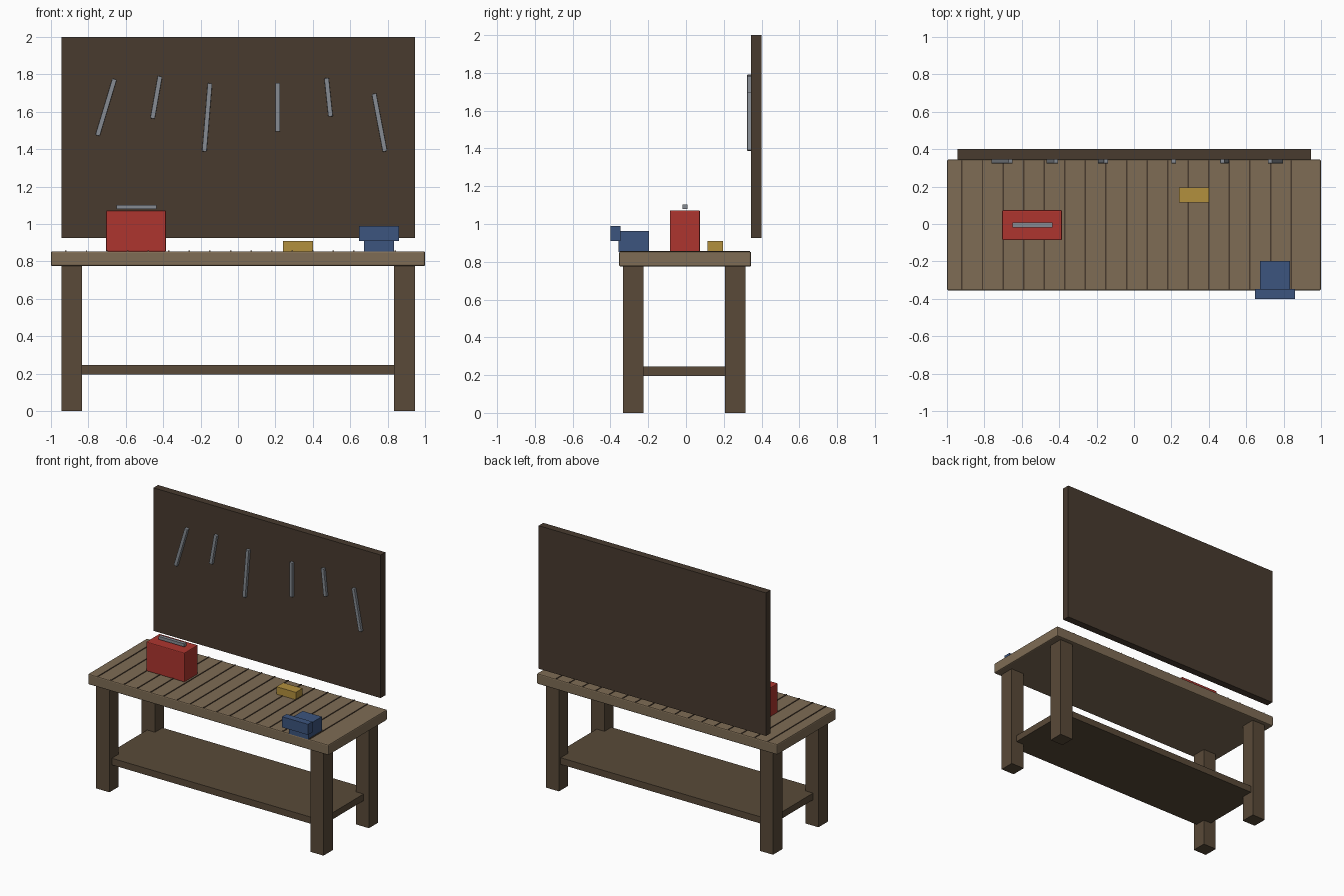
import bpy, bmesh, math

if "Cube" in bpy.data.objects:
    bpy.data.objects.remove(bpy.data.objects["Cube"])


def mat(name, r, g, b):
    m = bpy.data.materials.new(name)
    m.diffuse_color = (r, g, b, 1)
    m.use_nodes = True
    m.node_tree.nodes["Principled BSDF"].inputs["Base Color"].default_value = m.diffuse_color
    return m


TOP = mat("top_wood", 0.21, 0.15, 0.09)
LEG = mat("leg_wood", 0.10, 0.068, 0.04)
DARK = mat("dark_wood", 0.065, 0.043, 0.028)
RED = mat("red_paint", 0.42, 0.036, 0.028)
BLUE = mat("blue_paint", 0.045, 0.09, 0.21)
YELLOW = mat("yellow_paint", 0.45, 0.28, 0.048)
STEEL = mat("steel", 0.24, 0.26, 0.29)


def box(name, x, y, z, material, bevel=0.0, angle=0.0):
    """Box from (min, max) ranges, optionally turned about y."""
    size = [r[1] - r[0] for r in (x, y, z)]
    bm = bmesh.new()
    bmesh.ops.create_cube(bm, size=1)
    bmesh.ops.scale(bm, vec=size, verts=bm.verts)
    me = bpy.data.meshes.new(name)
    bm.to_mesh(me)
    bm.free()
    me.materials.append(material)
    ob = bpy.data.objects.new(name, me)
    ob.location = [sum(r) / 2 for r in (x, y, z)]
    ob.rotation_euler.y = angle
    bpy.context.collection.objects.link(ob)
    if bevel:
        mod = ob.modifiers.new("edge", 'BEVEL')
        mod.width, mod.segments = bevel, 2
    return ob


# bench top with thin dark plank seams
box("bench_top", (-1, 1), (-0.355, 0.345), (0.775, 0.854), TOP, 0.008)
for i in range(17):
    x = -0.92 + 0.11 * i
    box("plank_seam", (x - 0.004, x + 0.004), (-0.35, 0.34), (0.85, 0.858), DARK)

# legs and lower shelf
for x in (-0.945, 0.835):
    for name, y in (("front_leg", -0.334), ("back_leg", 0.206)):
        box(name, (x, x + 0.11), (y, y + 0.11), (0, 0.777), LEG)
box("lower_shelf", (-0.9, 0.9), (-0.305, 0.295), (0.195, 0.245), LEG)

# tool board with hanging tools (top and bottom points of each)
box("tool_board", (-0.945, 0.945), (0.345, 0.4), (0.925, 2.0), DARK)
TOOLS = [((-0.66, 1.775), (-0.751, 1.473)), ((-0.417, 1.79), (-0.457, 1.564)),
         ((-0.15, 1.752), (-0.18, 1.388)), ((0.212, 1.755), (0.212, 1.495)),
         ((0.473, 1.78), (0.495, 1.575)), ((0.727, 1.697), (0.786, 1.388))]
for (xa, za), (xb, zb) in TOOLS:
    cx, cz = (xa + xb) / 2, (za + zb) / 2
    h = math.hypot(xa - xb, za - zb) / 2
    box("hanging_tool", (cx - 0.0125, cx + 0.0125), (0.324, 0.348),
        (cz - h, cz + h), STEEL, 0.003, math.atan2(xa - xb, za - zb))

# toolbox
box("toolbox", (-0.705, -0.385), (-0.086, 0.074), (0.852, 1.072), RED, 0.006)
box("toolbox_handle", (-0.65, -0.435), (-0.018, 0.007), (1.079, 1.102), STEEL)

# small yellow block
box("yellow_block", (0.24, 0.40), (0.115, 0.195), (0.852, 0.91), YELLOW)

# vise
box("vise_body", (0.675, 0.835), (-0.357, -0.197), (0.852, 0.963), BLUE)
box("vise_jaw", (0.647, 0.862), (-0.4, -0.348), (0.91, 0.99), BLUE)
